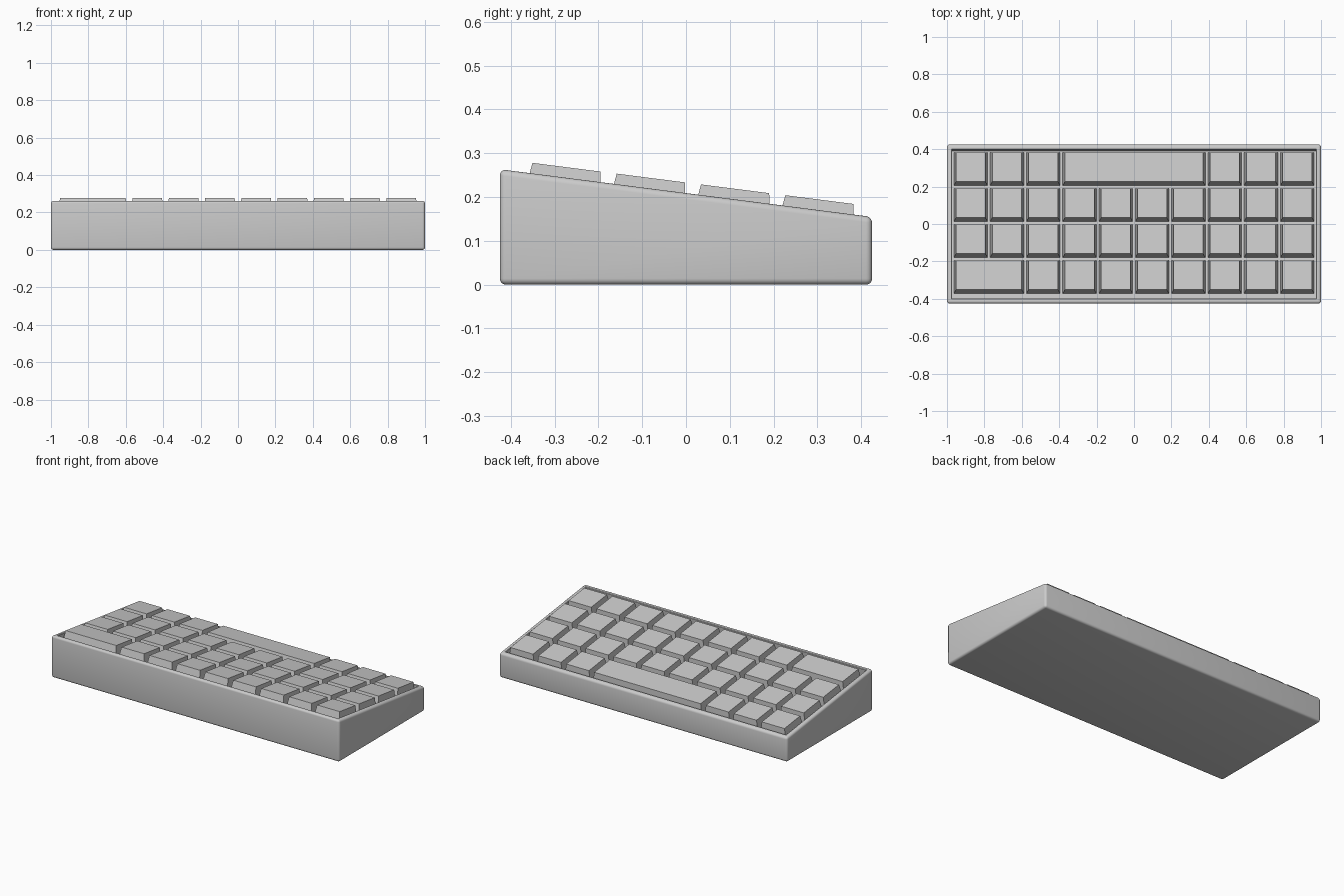
import bpy, bmesh, math
from mathutils import Matrix, Vector

if "Cube" in bpy.data.objects:
    bpy.data.objects.remove(bpy.data.objects["Cube"])

HALF_Y, MID_Z, SLOPE = 0.425, 0.209, 0.128
BEVEL, RIM, DEPTH = 0.014, 0.010, 0.059
PITCH, GAP, TAPER, RAISE = 0.194, 0.037, 0.0115, 0.024
TILT = Matrix.Translation((0, 0, MID_Z)) @ Matrix.Rotation(-math.atan(SLOPE), 4, 'X')


def add_object(name, bm, matrix=Matrix()):
    bmesh.ops.recalc_face_normals(bm, faces=bm.faces)
    mesh = bpy.data.meshes.new(name)
    bm.to_mesh(mesh)
    bm.free()
    obj = bpy.data.objects.new(name, mesh)
    obj.matrix_world = matrix
    bpy.context.collection.objects.link(obj)
    return obj


def build_case():
    # Wedge profile extruded along x, rounded, then hollowed from the top
    bm = bmesh.new()
    profile = [(-HALF_Y, 0), (HALF_Y, 0),
               (HALF_Y, MID_Z - SLOPE * HALF_Y), (-HALF_Y, MID_Z + SLOPE * HALF_Y)]
    side = bm.faces.new([bm.verts.new((-1, y, z)) for y, z in profile])
    ext = bmesh.ops.extrude_face_region(bm, geom=[side])
    bmesh.ops.translate(bm, vec=(2, 0, 0),
                        verts=[v for v in ext['geom'] if isinstance(v, bmesh.types.BMVert)])
    bmesh.ops.recalc_face_normals(bm, faces=bm.faces)
    bmesh.ops.bevel(bm, geom=bm.edges[:], offset=BEVEL, segments=4,
                    profile=0.5, affect='EDGES')
    bm.normal_update()
    # Rim and key well
    up = Vector((0, SLOPE, 1)).normalized()
    top = max((f for f in bm.faces if f.normal.dot(up) > 0.999), key=lambda f: f.calc_area())
    bmesh.ops.inset_region(bm, faces=[top], thickness=RIM, use_even_offset=True)
    bmesh.ops.inset_region(bm, faces=[top], thickness=0.003, depth=-0.003, use_even_offset=True)
    bmesh.ops.inset_region(bm, faces=[top], thickness=0.0, depth=0.0)
    bmesh.ops.translate(bm, vec=-up * DEPTH, verts=top.verts[:])
    case = add_object("case", bm)
    bpy.context.view_layer.objects.active = case
    case.select_set(True)
    bpy.ops.object.shade_smooth_by_angle(angle=math.radians(35))


def build_key(name, column, row, units):
    # Tapered keycap standing on the well floor
    bm = bmesh.new()
    bmesh.ops.create_cube(bm, size=1)
    width, depth = units * PITCH - GAP, PITCH - GAP
    for v in bm.verts:
        low = v.co.z < 0
        grow = 2 * TAPER if low else 0
        v.co = (v.co.x * 2 * (width + grow) / 2, v.co.y * (depth + grow),
                -DEPTH - 0.001 if low else RAISE)
    x = (column + units / 2 - 5) * PITCH
    y = 0.013 + (row - 1.5) * PITCH
    add_object(name, bm, TILT @ Matrix.Translation((x, y, 0)))


build_case()

# Key widths per row, front to back
ROWS = [[2] + [1] * 8, [1] * 10, [1] * 10, [1] * 3 + [4] + [1] * 3]
for row, widths in enumerate(ROWS):
    column = 0
    for units in widths:
        kind = {1: "key", 2: "wide_key", 4: "space_bar"}[units]
        build_key(f"{kind}_{row}_{column}", column, row, units)
        column += units
